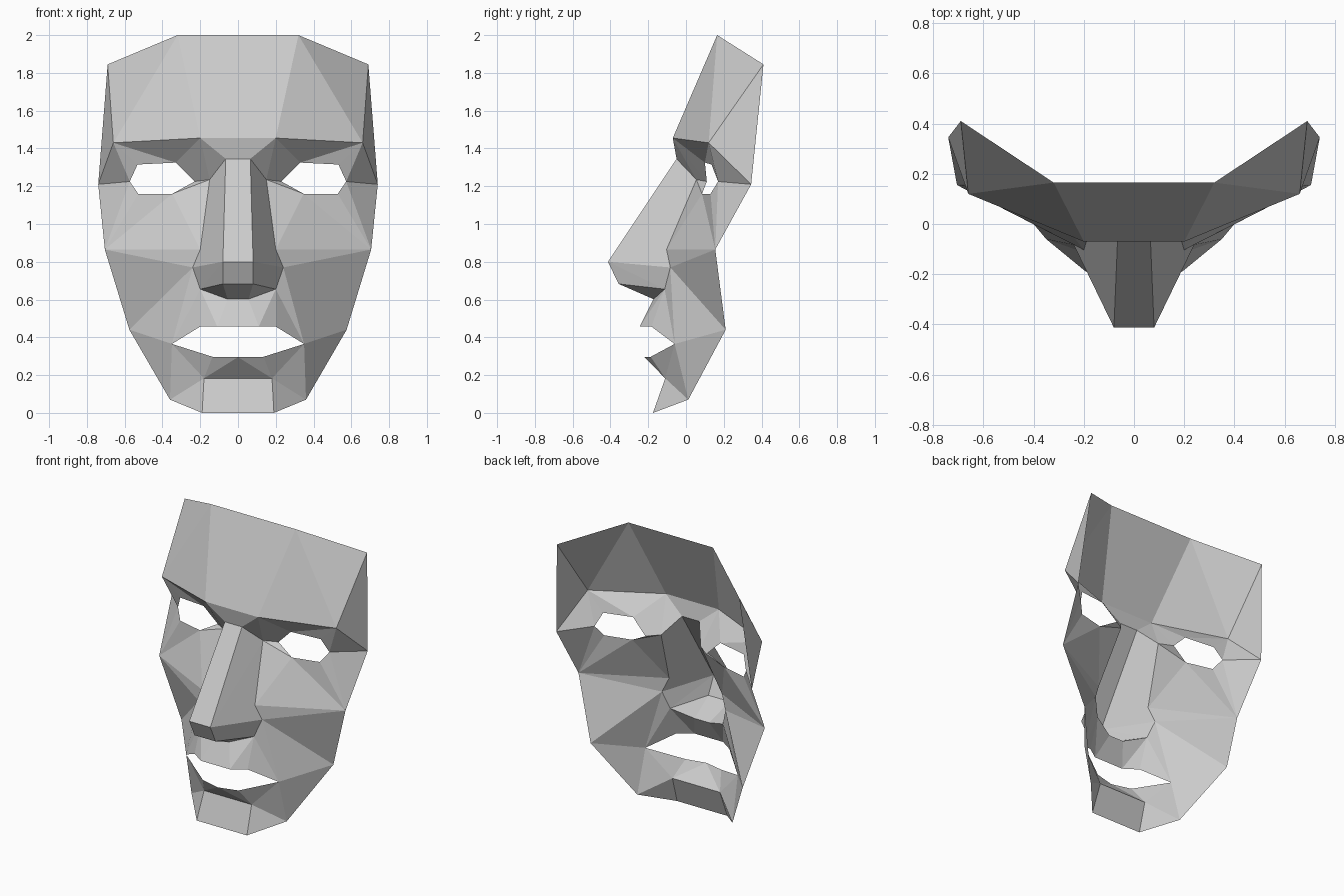
import bpy, bmesh

if "Cube" in bpy.data.objects:
    bpy.data.objects.remove(bpy.data.objects["Cube"])

# Landmarks of one half of the face, grouped by feature
forehead = dict(top=(.32, .165, 2), corner=(.69, .41, 1.845), temple=(.74, .345, 1.21),
                brow=(.2, -.07, 1.455), brow_end=(.66, .12, 1.43))
eye = dict(e_in=(.23, .11, 1.225), e_top1=(.33, .10, 1.325), e_top2=(.532, .135, 1.315),
           e_out=(.573, .17, 1.225), e_low2=(.528, .13, 1.16), e_low1=(.348, .085, 1.16))
nose = dict(bridge=(.065, -.05, 1.345), root=(.15, .055, 1.235), side=(.2, -.103, .865),
            wing=(.24, -.083, .77), nostril=(.2, -.113, .655), ridge=(.08, -.413, .8),
            tip=(.08, -.357, .683), base=(.055, -.172, .602))
mouth = dict(lip_mid=(.11, -.245, .457), lip_side=(.2, -.183, .457), m_corner=(.35, -.06, .365),
             low_mid=(0, -.22, .295), low_side=(.135, -.187, .297))
jaw = dict(cheek=(.705, .155, .865), jaw_back=(.575, .21, .44), jaw_low=(.36, .012, .07),
           crease=(.18, -.11, .183), chin=(.19, -.175, 0))
points = {**forehead, **eye, **nose, **mouth, **jaw}

# Facets per feature; a name ending in * is that landmark moved to the centre line
facets = {
    "forehead": """top* top brow brow*; top brow_end brow; top corner brow_end;
        corner temple brow_end; brow* brow bridge bridge*""",
    "eye socket": """brow root bridge; brow e_in root; brow e_top1 e_in; brow brow_end e_top1;
        brow_end e_top2 e_top1; brow_end e_out e_top2; brow_end temple e_out;
        root e_in e_low1""",
    "nose": """bridge* bridge ridge ridge*; bridge root ridge; root side ridge;
        ridge side wing; ridge wing nostril; ridge nostril tip; ridge* ridge tip tip*;
        tip nostril base; tip* tip base base*""",
    "cheek": """temple cheek e_out; e_out cheek e_low2; e_low2 cheek e_low1; e_low1 cheek side;
        root e_low1 side; side cheek wing; wing cheek jaw_back; wing jaw_back m_corner;
        wing m_corner nostril""",
    "mouth": """base* base lip_mid lip_mid*; base nostril lip_mid; nostril lip_side lip_mid;
        nostril m_corner lip_side; low_mid low_side crease; low_mid crease crease*;
        low_side m_corner crease""",
    "jaw": """m_corner jaw_back jaw_low; m_corner jaw_low crease; crease jaw_low chin;
        crease* crease chin chin*""",
}

bm = bmesh.new()
verts = {}


def vert(name):
    if name not in verts:
        x, y, z = points[name.rstrip("*")]
        verts[name] = bm.verts.new((0 if name.endswith("*") else x, y, z))
    return verts[name]


for part in facets.values():
    for facet in part.split(";"):
        bm.faces.new([vert(n) for n in facet.split()])

# Make every facet point outward, using the forehead as reference
bmesh.ops.recalc_face_normals(bm, faces=bm.faces[:])
bm.faces.ensure_lookup_table()
bm.normal_update()
if bm.faces[0].normal.y > 0:
    bmesh.ops.reverse_faces(bm, faces=bm.faces[:])

mesh = bpy.data.meshes.new("face_mask")
bm.to_mesh(mesh)
bm.free()
mask = bpy.data.objects.new("face_mask", mesh)
bpy.context.collection.objects.link(mask)

# Mirror the half across the centre line
mirror = mask.modifiers.new("mirror", "MIRROR")
mirror.use_clip = True
mirror.merge_threshold = 0.001
